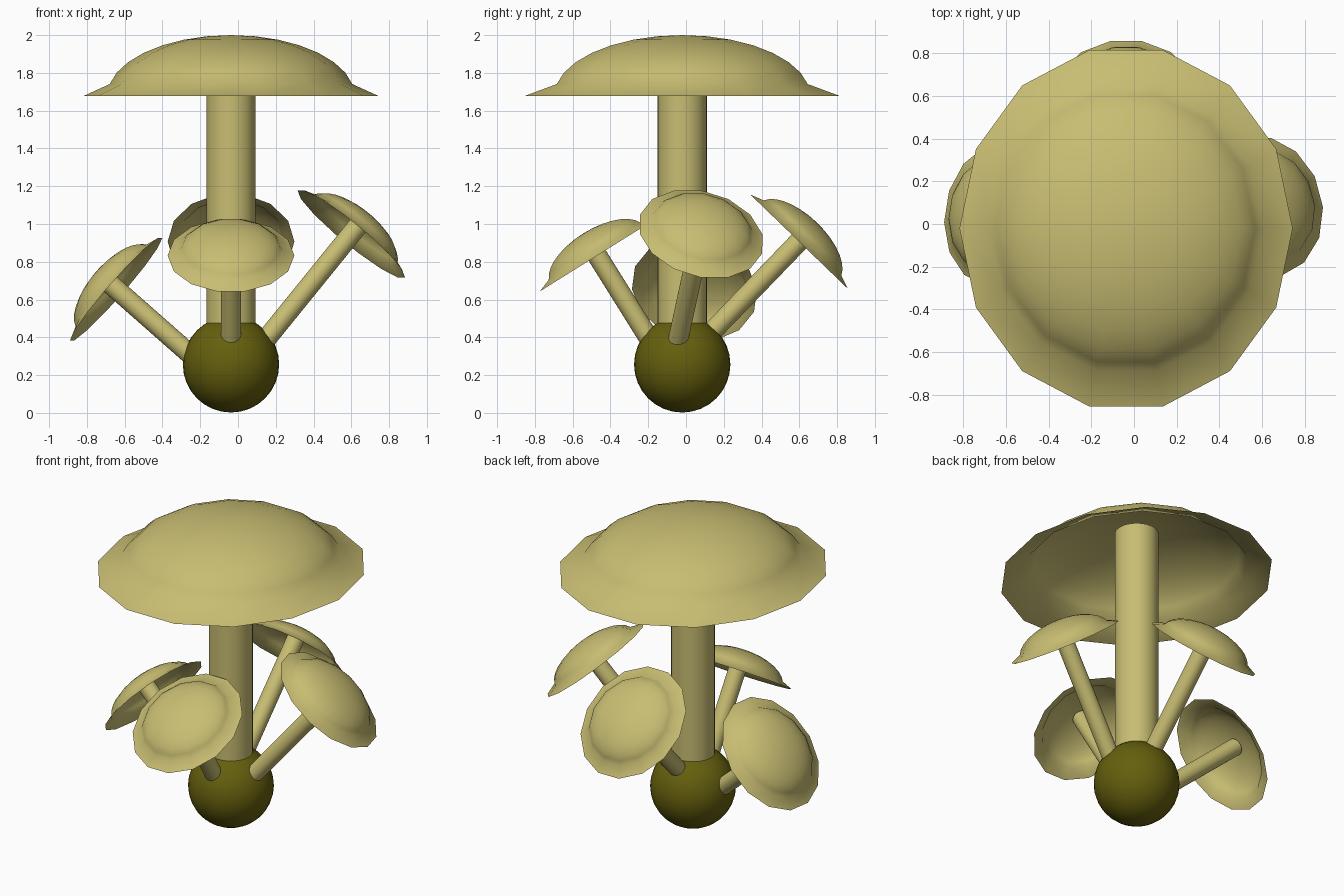
import bpy, bmesh
from math import sin, cos, pi, radians
from mathutils import Matrix, Vector

if "Cube" in bpy.data.objects:
    bpy.data.objects.remove(bpy.data.objects["Cube"])


def material(name, rgb):
    m = bpy.data.materials.new(name)
    m.diffuse_color = (*rgb, 1)
    m.use_nodes = True
    m.node_tree.nodes["Principled BSDF"].inputs["Base Color"].default_value = m.diffuse_color
    return m


PALE = material("pale_cap", (0.58, 0.51, 0.17))
DARK = material("dark_bulb", (0.13, 0.115, 0.004))


def finish(bm, name, mat, matrix, crisp_ends=False):
    bm.normal_update()
    mesh = bpy.data.meshes.new(name)
    bm.to_mesh(mesh)
    bm.free()
    for p in mesh.polygons:
        p.use_smooth = not (crisp_ends and len(p.vertices) > 4)
    mesh.materials.append(mat)
    ob = bpy.data.objects.new(name, mesh)
    ob.matrix_world = matrix
    bpy.context.collection.objects.link(ob)


# Open 14-sided oval dome with a flared brim, rim at local z = 0
def cap(name, matrix, sides=14, steps=8):
    bm = bmesh.new()
    rings = []
    for i in range(steps):
        a = pi / 2 * i / steps
        rx, ry = (0.78, 0.855) if i == 0 else (0.655 * cos(a), 0.695 * cos(a))
        rings.append([bm.verts.new((rx * cos(2 * pi * k / sides),
                                    ry * sin(2 * pi * k / sides),
                                    0.322 * sin(a))) for k in range(sides)])
    for lo, hi in zip(rings, rings[1:]):
        for k in range(sides):
            n = (k + 1) % sides
            bm.faces.new((lo[k], lo[n], hi[n], hi[k]))
    top = bm.verts.new((0, 0, 0.322))
    for k in range(sides):
        bm.faces.new((rings[-1][k], rings[-1][(k + 1) % sides], top))
    finish(bm, name, PALE, matrix)


# Stem along local z from -below to +above the rim centre
def stem(name, matrix, radius, below, above):
    bm = bmesh.new()
    bmesh.ops.create_cone(bm, cap_ends=True, segments=32, radius1=radius, radius2=radius,
                          depth=below + above,
                          matrix=Matrix.Translation((0, 0, (above - below) / 2)))
    finish(bm, name, PALE, matrix, True)


# Bulb at the base
bm = bmesh.new()
bmesh.ops.create_uvsphere(bm, u_segments=32, v_segments=16, radius=0.255)
finish(bm, "base_bulb", DARK, Matrix.Translation((-0.037, -0.02, 0.257)))

# Main mushroom
main = Matrix.Translation((-0.037, -0.02, 1.678))
cap("main_cap", main)
stem("main_stem", main, 0.13, 1.35, 0.29)

# Small mushrooms: rim centre, tilt outward, yaw, stem length
SMALL = [
    ("front", (-0.037, -0.47, 0.833), 32, 0, 0.60),
    ("back", (-0.037, 0.598, 0.907), 44, 180, 0.72),
    ("right", (0.60, 0.08, 0.947), 40, 105, 0.80),
    ("left", (-0.645, 0.045, 0.655), 49, -99, 0.62),
]
for side, pos, tilt, yaw, length in SMALL:
    m = (Matrix.Translation(pos) @ Matrix.Rotation(radians(yaw), 4, 'Z')
         @ Matrix.Rotation(radians(tilt), 4, 'X'))
    cap(side + "_small_cap", m @ Matrix.Scale(0.43, 4))
    stem(side + "_small_stem", m, 0.053, length, 0.118)
